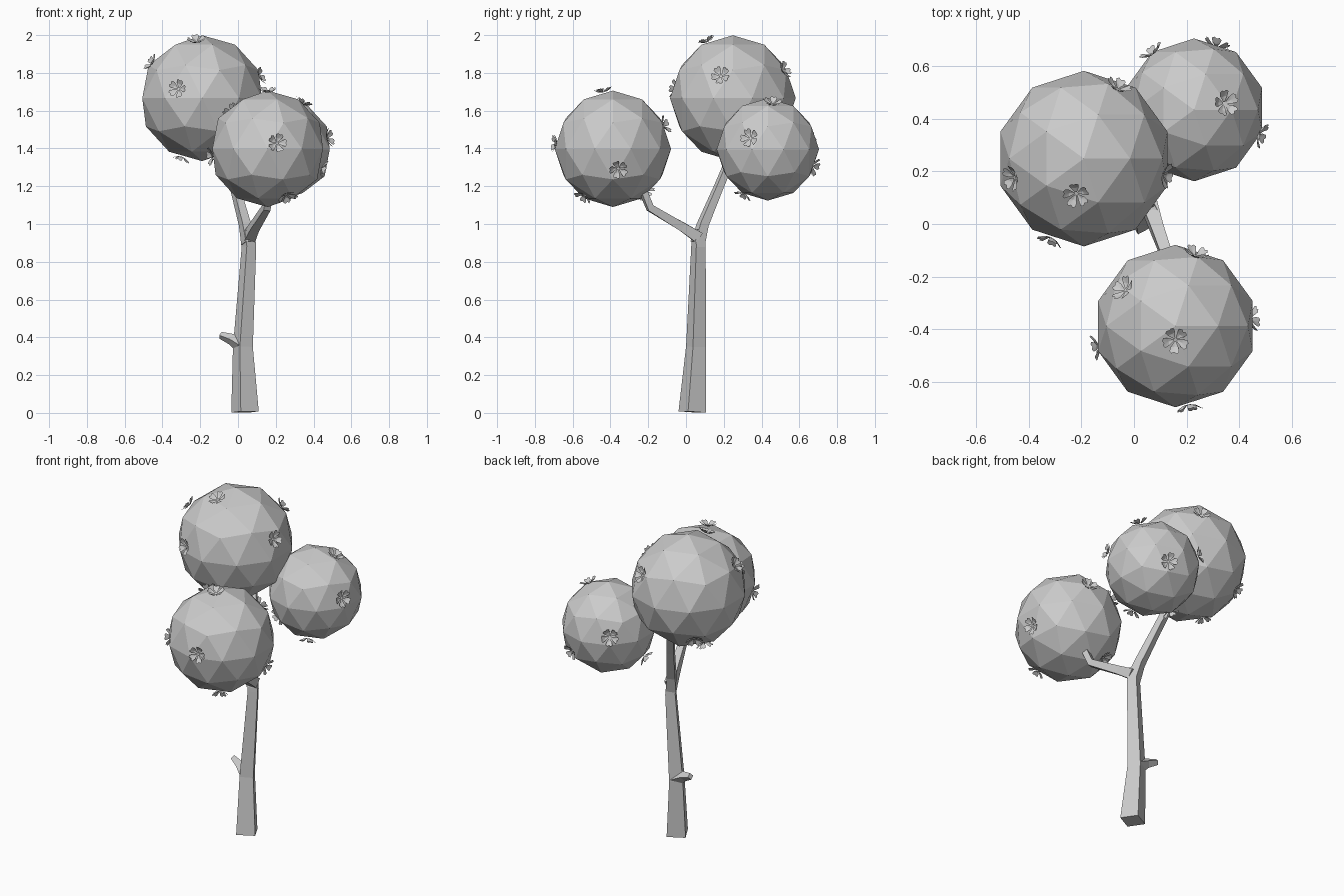
import bpy, bmesh, math
from mathutils import Vector, Matrix

if "Cube" in bpy.data.objects:
    bpy.data.objects.remove(bpy.data.objects["Cube"])


def finish(bm, name):
    bmesh.ops.recalc_face_normals(bm, faces=bm.faces)
    me = bpy.data.meshes.new(name)
    bm.to_mesh(me)
    bm.free()
    ob = bpy.data.objects.new(name, me)
    bpy.context.collection.objects.link(ob)
    return ob


def limb(name, path):
    """Four-sided tapered tube through (x, y, z, radius) points."""
    bm = bmesh.new()
    pts = [Vector(p[:3]) for p in path]
    ref = Vector((-0.29, -0.957, 0))
    rings = []
    for i, p in enumerate(pts):
        t = (pts[min(i + 1, len(pts) - 1)] - pts[max(i - 1, 0)]).normalized()
        u = (ref - t * ref.dot(t)).normalized()
        v = t.cross(u)
        r = path[i][3]
        rings.append([bm.verts.new(p + d * r) for d in (u, v, -u, -v)])
    for a, b in zip(rings, rings[1:]):
        for k in range(4):
            bm.faces.new((a[k], a[(k + 1) % 4], b[(k + 1) % 4], b[k]))
    bm.faces.new(rings[0][::-1])
    bm.faces.new(rings[-1])
    return finish(bm, name)


# Trunk, two branches and a broken stub
limb("trunk", [(.037, .033, .005, .076), (.026, .053, .35, .055),
               (.058, .066, .88, .040), (.054, .064, .97, .036)])
limb("front_branch", [(.060, .065, .93, .042), (.088, -.02, .985, .034),
                      (.150, -.19, 1.085, .027), (.168, -.23, 1.18, .024)])
limb("back_branch", [(.056, .062, .90, .042), (.036, .09, 1.0, .034),
                     (-.018, .175, 1.2, .028), (-.09, .28, 1.45, .026)])
limb("stub", [(.02, .055, .36, .05), (-.035, .07, .39, .03),
              (-.093, .088, .411, .019)])

# Petal outline: along, half width, rise
PETAL = [(.006, .003, 0), (.028, .015, .008), (.043, .019, .018),
         (.050, .010, .022), (.045, 0, .018)]


def flowers(name, centre, radius, spots):
    """Five-petalled flowers facing outwards at each offset from the centre."""
    bm = bmesh.new()
    for n, s in enumerate(spots):
        d = Vector(s).normalized()
        base = Matrix.Translation(Vector(centre) + d * radius * .985) \
            @ d.to_track_quat('Z', 'Y').to_matrix().to_4x4()
        for k in range(5):
            m = base @ Matrix.Rotation(k * math.tau / 5 + n * .7, 4, 'Z')
            left = [bm.verts.new(m @ Vector(p)) for p in PETAL]
            right = [bm.verts.new(m @ Vector((x, -y, z))) for x, y, z in PETAL[:-1]]
            right.append(left[-1])
            mid = bm.verts.new(m @ Vector((.026, 0, .004)))
            loop = left + right[-2::-1]
            for a, b in zip(loop, loop[1:] + loop[:1]):
                bm.faces.new((a, b, mid))
    finish(bm, name)


# Leaf balls with the offsets of their flowers
BALLS = {
    "upper": ((-.19, .248, 1.666), .333, [
        (-.13, -.31, .05), (-.03, -.14, .315), (-.275, -.075, .19),
        (.31, -.065, .12), (-.11, 0, -.32), (.135, .28, .155),
        (-.18, .2, -.19)]),
    "front": ((.157, -.387, 1.398), .308, [
        (.05, -.30, .03), (.30, .03, -.11), (.10, -.158, -.25),
        (0, -.053, .303), (.08, .28, .13), (-.12, .18, -.24),
        (-.30, -.08, -.04), (-.195, .14, .2)]),
    "back": ((.228, .433, 1.395), .271, [
        (.12, .025, .25), (.25, -.095, .06), (.087, .25, -.095),
        (-.158, .215, .05), (-.2, -.08, -.18), (.04, -.13, -.24)]),
}
for key, (c, r, spots) in BALLS.items():
    bm = bmesh.new()
    bmesh.ops.create_icosphere(bm, subdivisions=2, radius=r,
                               matrix=Matrix.Translation(c))
    finish(bm, key + "_foliage")
    flowers(key + "_flowers", c, r, spots)
